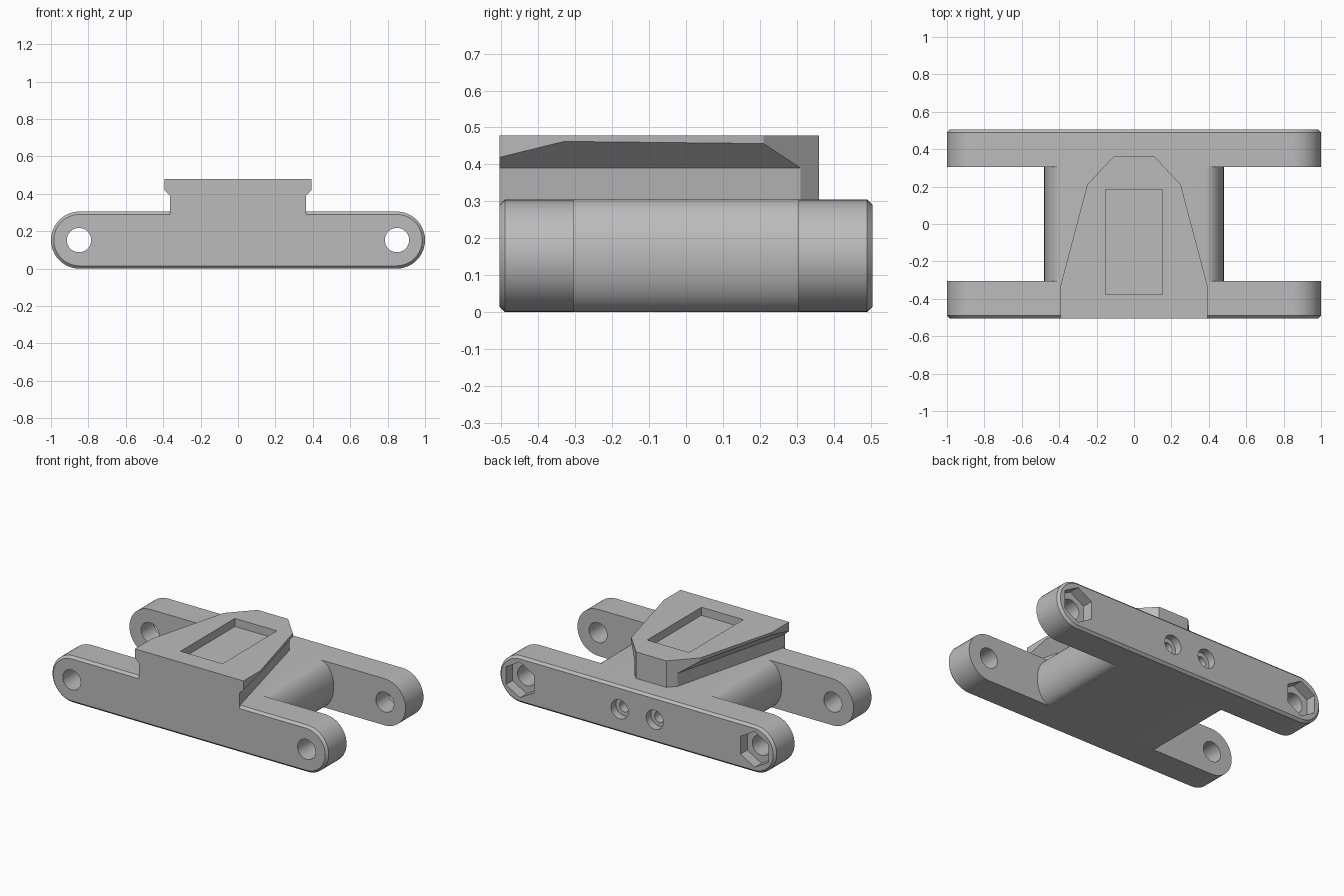
import bpy, bmesh, math
from mathutils import Matrix, Vector

if "Cube" in bpy.data.objects:
    bpy.data.objects.remove(bpy.data.objects["Cube"], do_unlink=True)

grey = bpy.data.materials.new("plain grey")
grey.use_nodes = True
COLOUR = (0.5, 0.5, 0.5, 1)
grey.diffuse_color = COLOUR
grey.node_tree.nodes["Principled BSDF"].inputs["Base Color"].default_value = COLOUR

MID = 0.1525      # half the thickness of the bars, also their end radius
DEPTH = 0.505     # half the depth of the whole model
INNER = 0.305     # where the bars meet the body
PIN = 0.85        # pivot hole position


def loft(name, rings):
    """Skin a closed solid through rings of equal point count."""
    bm = bmesh.new()
    loops = [[bm.verts.new(p) for p in ring] for ring in rings]
    n = len(loops[0])
    for a, b in zip(loops, loops[1:]):
        for i in range(n):
            j = (i + 1) % n
            bm.faces.new((a[i], a[j], b[j], b[i]))
    bm.faces.new(loops[0])
    bm.faces.new(loops[-1])
    bmesh.ops.recalc_face_normals(bm, faces=bm.faces)
    mesh = bpy.data.meshes.new(name)
    bm.to_mesh(mesh)
    bm.free()
    mesh.materials.append(grey)
    ob = bpy.data.objects.new(name, mesh)
    bpy.context.collection.objects.link(ob)
    return ob


def slot(y, centre, rx, rz, steps=24):
    """Ring in the xz plane: straight top and bottom with rounded ends."""
    ring = []
    for side in (1, -1):
        for i in range(steps + 1):
            a = math.pi * (i / steps - 0.5)
            ring.append((side * (centre + rx * math.cos(a)), y, MID + side * rz * math.sin(a)))
    return ring


def drill(name, x, z, radius, y0, y1, sides=40):
    """Cutter along y; corners point up."""
    angles = [math.pi / 2 + math.tau * i / sides for i in range(sides)]
    return loft(name, [[(x + radius * math.cos(a), y, z + radius * math.sin(a)) for a in angles]
                       for y in (y0, y1)])


def prism(name, outline, z0, z1):
    return loft(name, [[(x, y, z) for x, y in outline] for z in (z0, z1)])


def cut(target, cutters):
    """Subtract each cutter, bake the result and remove the cutters."""
    for c in cutters:
        c.hide_render = True
        mod = target.modifiers.new("cut", 'BOOLEAN')
        mod.operation, mod.solver, mod.object = 'DIFFERENCE', 'EXACT', c
    bpy.context.view_layer.update()
    baked = bpy.data.meshes.new_from_object(target.evaluated_get(bpy.context.evaluated_depsgraph_get()))
    target.modifiers.clear()
    target.data = baked
    for c in cutters:
        bpy.data.objects.remove(c, do_unlink=True)


def bar(name, side):
    """Round-ended bar with a chamfered outer rim."""
    c = 0.015
    r = MID
    centre = 1 - r
    return loft(name, [slot(side * INNER, centre, r, r),
                       slot(side * (DEPTH - c), centre, r, r),
                       slot(side * DEPTH, centre, r - c, r - c)])


# Front and back bars with pivot holes
front_bar = bar("front_bar", -1)
back_bar = bar("back_bar", 1)
for ob in (front_bar, back_bar):
    cut(ob, [drill("pivot_cutter", s * PIN, MID, 0.065, -1, 1) for s in (1, -1)])

# Hexagonal nut pockets and stepped screw holes in the back
cutters = []
for s in (1, -1):
    cutters.append(drill("nut_cutter", s * PIN, MID, 0.117, DEPTH - 0.07, 1, 6))
    cutters.append(drill("screw_head_cutter", s * 0.127, MID, 0.062, DEPTH - 0.05, 1))
    cutters.append(drill("screw_cutter", s * 0.127, MID, 0.035, DEPTH - 0.19, 1))
cut(back_bar, cutters)

# Body between the bars
body = loft("centre_body", [slot(y, 0.38, 0.1, MID) for y in (-INNER, INNER)])

# Tapered mount on top
half = [(0.393, -DEPTH), (0.393, -0.33), (0.25, 0.21), (0.11, 0.36)]
outline = half + [(-x, y) for x, y in reversed(half)]
mount = prism("tapered_mount", outline, 0.2, 0.478)

# Sloped undercut along each side of the mount
start, end = Vector((0.363, -DEPTH)), Vector((0.155, 0.315))
along = (end - start).normalized()
out = Vector((-along.y, along.x))
if out.x < 0:
    out = -out
undercuts = []
for s in (1, -1):
    rings = []
    for p in (start - along * 0.3, end + along * 0.3):
        section = [(0, 0.1), (0, 0.39), (0.3, 0.69), (0.3, 0.1)]
        rings.append([(s * (p + out * d).x, (p + out * d).y, z) for d, z in section])
    undercuts.append(loft("undercut_cutter", rings))

# Rectangular pocket in the top of the mount
pocket = [(-0.152, -0.377), (0.152, -0.377), (0.152, 0.185), (-0.152, 0.185)]
cut(mount, undercuts + [prism("pocket_cutter", pocket, 0.425, 0.6)])

# Smooth the round surfaces, keeping edges crisp
bpy.ops.object.select_all(action='DESELECT')
for ob in (front_bar, back_bar, body, mount):
    ob.select_set(True)
bpy.context.view_layer.objects.active = body
bpy.ops.object.shade_smooth_by_angle(angle=math.radians(25))
